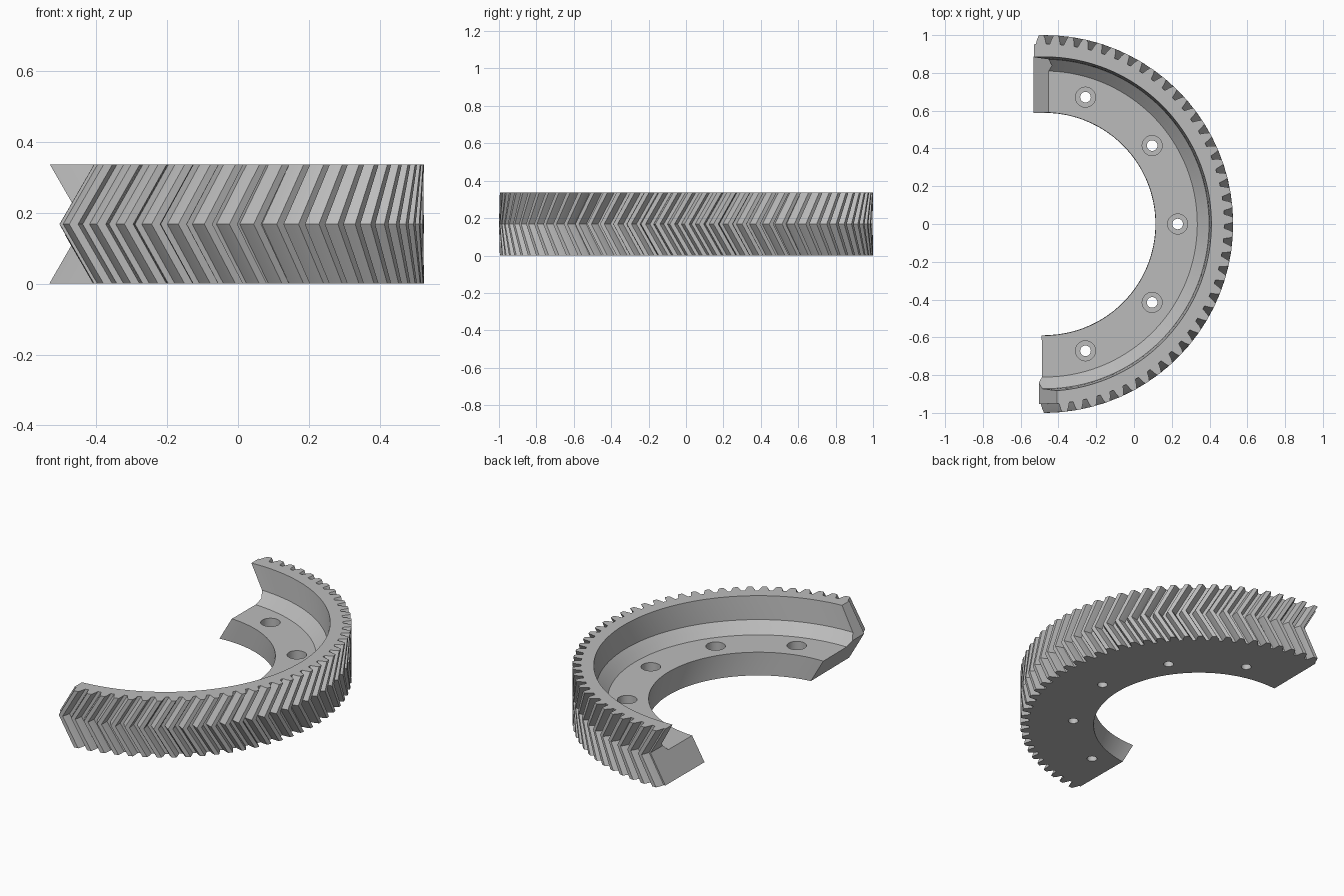
import bpy, bmesh
from math import pi, cos, sin, tan, radians

cube = bpy.data.objects.get("Cube")
if cube:
    bpy.data.objects.remove(cube, do_unlink=True)

TEETH = 40                      # teeth on the half ring
CENTRE_X = -0.475
TOP, MID = 0.336, 0.168
BORE, ROOT, FLANK, TIP = 0.59, 0.953, 0.982, 1.0
WEB_TOP = 0.138
BOLT_RADIUS = 0.706
HALF_ARC = pi / 2 - 0.007

steel = bpy.data.materials.new("steel_grey")
steel.use_nodes = True
grey = (0.5, 0.5, 0.5, 1)
steel.diffuse_color = grey
steel.node_tree.nodes["Principled BSDF"].inputs["Base Color"].default_value = grey


def place(r, z, angle):
    """Point on the ring, slid sideways so that the teeth and ends form a chevron."""
    slide = tan(radians(30)) * abs(z - MID) - 0.035
    a = angle + slide / r
    return (CENTRE_X + r * cos(a), r * sin(a), z)


def stations():
    """Angle and outer radius along the toothed edge, starting and ending in a gap."""
    tooth = [(0, ROOT), (0.13, ROOT), (0.24, FLANK), (0.34, TIP),
             (0.66, TIP), (0.76, FLANK), (0.87, ROOT)]
    steps = [(i + f, r) for i in range(TEETH) for f, r in tooth] + [(TEETH, ROOT)]
    return [(-HALF_ARC + 2 * HALF_ARC * s / TEETH, r) for s, r in steps]


def make_object(name, bm):
    bmesh.ops.recalc_face_normals(bm, faces=bm.faces)
    mesh = bpy.data.meshes.new(name)
    bm.to_mesh(mesh)
    bm.free()
    mesh.materials.append(steel)
    obj = bpy.data.objects.new(name, mesh)
    bpy.context.collection.objects.link(obj)
    return obj


# Half ring gear: stepped cross-section swept through the tooth stations
bm = bmesh.new()
rings = []
for angle, outer in stations():
    section = [(BORE, 0), (outer, 0), (outer, MID), (outer, TOP), (0.885, TOP),
               (0.872, 0.2), (0.84, MID), (0.81, WEB_TOP), (BORE, WEB_TOP)]
    rings.append([bm.verts.new(place(r, z, angle)) for r, z in section])
for a, b in zip(rings, rings[1:]):
    for i in range(len(a)):
        j = (i + 1) % len(a)
        bm.faces.new((a[i], a[j], b[j], b[i]))
# Chevron end faces, split at mid height
for ring in (rings[0], rings[-1]):
    bm.faces.new([ring[i] for i in (0, 1, 2, 6, 7, 8)])
    bm.faces.new(ring[2:7])
gear = make_object("half_ring_gear", bm)

# Counterbored bolt holes
bm = bmesh.new()
SIDES = 32
for k in range(-2, 3):
    a = radians(36 * k)
    cx, cy = CENTRE_X + BOLT_RADIUS * cos(a), BOLT_RADIUS * sin(a)
    loops = []
    for r, z in [(0.028, -0.1), (0.028, 0.07), (0.053, 0.07), (0.053, 0.3)]:
        loops.append([bm.verts.new((cx + r * cos(2 * pi * i / SIDES),
                                    cy + r * sin(2 * pi * i / SIDES), z))
                      for i in range(SIDES)])
    for lo, hi in zip(loops, loops[1:]):
        for i in range(SIDES):
            j = (i + 1) % SIDES
            bm.faces.new((lo[i], lo[j], hi[j], hi[i]))
    bm.faces.new(loops[0])
    bm.faces.new(loops[-1])
cutter = make_object("bolt_hole_cutter", bm)
cutter.hide_render = True

bpy.ops.object.select_all(action="DESELECT")
gear.select_set(True)
bpy.context.view_layer.objects.active = gear
cut = gear.modifiers.new("bolt_holes", "BOOLEAN")
cut.operation = "DIFFERENCE"
cut.solver = "EXACT"
cut.object = cutter
bpy.ops.object.modifier_apply(modifier=cut.name)
bpy.data.objects.remove(cutter, do_unlink=True)
bpy.ops.object.shade_smooth_by_angle(angle=radians(20))
